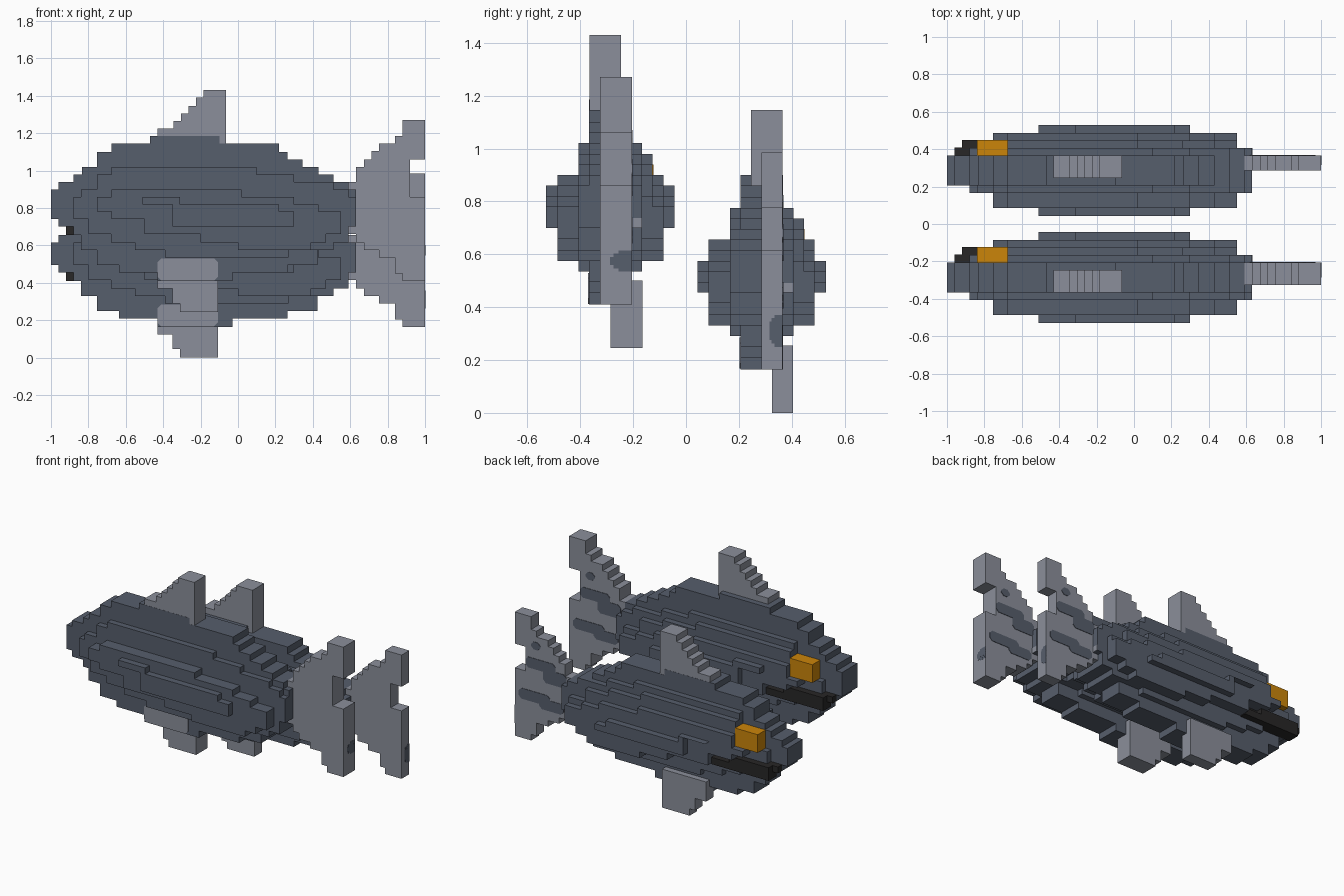
import bpy, bmesh

cube = bpy.data.objects.get("Cube")
if cube:
    bpy.data.objects.remove(cube)


def material(name, rgb):
    m = bpy.data.materials.new(name)
    m.use_nodes = True
    col = (*rgb, 1)
    m.diffuse_color = col
    b = m.node_tree.nodes["Principled BSDF"]
    b.inputs["Base Color"].default_value = col
    b.inputs["Roughness"].default_value = 0.8
    return m


SLATE = material("slate_body", (0.094, 0.112, 0.150))
GREY = material("grey_fin", (0.258, 0.275, 0.325))
ORANGE = material("orange_eye", (0.600, 0.235, 0.003))
BLACK = material("black_mouth", (0.021, 0.020, 0.020))


def extrude(name, pieces, mat):
    """Each piece is (xz outline, y0, y1); all go into one object."""
    bm = bmesh.new()
    for outline, y0, y1 in pieces:
        a = [bm.verts.new((x, y0, z)) for x, z in outline]
        b = [bm.verts.new((x, y1, z)) for x, z in outline]
        bm.faces.new(a)
        bm.faces.new(b[::-1])
        for i in range(len(a)):
            j = (i + 1) % len(a)
            bm.faces.new((a[i], b[i], b[j], a[j]))
    bmesh.ops.recalc_face_normals(bm, faces=bm.faces)
    me = bpy.data.meshes.new(name)
    bm.to_mesh(me)
    bm.free()
    me.materials.append(mat)
    ob = bpy.data.objects.new(name, me)
    bpy.context.collection.objects.link(ob)
    return ob


def stairs(steps, end, dz):
    """Turn (x start, z) steps into a staircase line."""
    pts = []
    for i, (x, z) in enumerate(steps):
        x1 = steps[i + 1][0] if i + 1 < len(steps) else end
        pts += [(x, z + dz), (x1, z + dz)]
    return pts


def stepped(top, bottom, end, dtop, dbot):
    return stairs(top, end, dtop) + stairs(bottom, end, dbot)[::-1]


def rect(x0, x1, z0, z1):
    return [(x0, z0), (x1, z0), (x1, z1), (x0, z1)]


def patch(x0, x1, z0, z1, c=0.02):
    return [(x0 + c, z0), (x1 - c, z0), (x1, z0 + c), (x1, z1 - c),
            (x1 - c, z1), (x0 + c, z1), (x0, z1 - c), (x0, z0 + c)]


# Stepped upper and lower edges of the body layers
CORE_TOP = [(-1, .90), (-.96, .94), (-.88, .98), (-.835, 1.02), (-.755, 1.10),
            (-.675, 1.145), (-.47, 1.185), (-.1, 1.145), (.22, 1.10), (.265, 1.06),
            (.345, 1.02), (.43, .98), (.51, .94), (.59, .90)]
CORE_BOTTOM = [(-1, .74), (-.96, .70), (-.88, .655), (-.84, .575), (-.755, .495),
               (-.635, .455), (-.43, .41), (-.03, .455), (.265, .495), (.425, .575),
               (.51, .615), (.59, .70)]
SECOND_TOP = [(-.675, 1.02), (.1, .98), (.3, .94), (.51, .90), (.59, .86)]
SECOND_BOTTOM = [(-.88, .74), (-.8, .66), (-.68, .615), (-.55, .575), (-.39, .535),
                 (.27, .575), (.51, .615), (.59, .70)]
THIRD_TOP = [(-.675, .90), (.02, .86), (.30, .82), (.43, .78)]
THIRD_BOTTOM = [(-.755, .78), (-.675, .74), (-.5, .66), (-.2, .615), (0, .575),
                (.39, .615), (.47, .66)]
OUTER_TOP = [(-.51, .86), (-.31, .82), (.22, .78)]
OUTER_BOTTOM = [(-.51, .82), (-.35, .70)]

# y range from the mid plane, top, bottom, tail end, lower fish has a taller layer
LAYERS = [
    (-.08, .08, CORE_TOP, CORE_BOTTOM, .63, False),
    (-.12, -.08, [(-.88, .86), (-.84, .90), (-.755, .98)] + SECOND_TOP,
     SECOND_BOTTOM, .63, True),
    (.08, .12, [(-.88, .82)] + SECOND_TOP, SECOND_BOTTOM, .63, True),
    (-.20, -.12, [(-.755, .86)] + THIRD_TOP, THIRD_BOTTOM, .55, True),
    (.12, .16, [(-.755, .82), (-.675, .98), (.02, .94), (.26, .90), (.43, .82)],
     THIRD_BOTTOM, .55, True),
    (.16, .20, [(-.755, .82)] + THIRD_TOP, THIRD_BOTTOM, .55, True),
    (-.243, -.20, OUTER_TOP, OUTER_BOTTOM, .30, False),
    (.20, .243, OUTER_TOP, OUTER_BOTTOM, .30, False),
]
DORSAL = [(-.43, 1.225), (-.345, 1.265), (-.305, 1.305), (-.265, 1.345),
          (-.225, 1.39), (-.185, 1.43)]
PELVIC = [(-.43, .37), (-.35, .29), (-.31, .245)]
TAIL_TOP = [(.59, .94), (.63, 1.02), (.675, 1.06), (.715, 1.105),
            (.755, 1.145), (.84, 1.185), (.88, 1.27)]
TAIL_BOTTOM = [(.59, .66), (.63, .615), (.675, .575), (.755, .535),
               (.84, .45), (.88, .41)]
TAIL_SPOTS = [(.81, .88, 1.02, 1.07), (.70, .92, .89, .96),
              (.62, .79, .82, .91), (.74, .97, .67, .74), (.64, .82, .64, .71)]


def fish(tag, cy, dtop, dbot, tail_y, fin_y, dorsal_y, edge_low):
    # Stepped body
    pieces = []
    for y0, y1, top, bottom, end, tall in LAYERS:
        outline = stepped(top, bottom, end, dbot if tall else dtop, dbot)
        pieces.append((outline, cy + y0, cy + y1))
    extrude(tag + "_body", pieces, SLATE)

    # Dorsal fin, with its root sunk in the back
    extrude(tag + "_dorsal_fin",
            [(stepped(DORSAL, [(-.43, 1.12)], -.065, dtop, dtop), *dorsal_y)], GREY)

    # Belly fin and the pale area beside its root
    extrude(tag + "_belly_fin",
            [(stepped([(-.43, .50)], PELVIC, -.108, dbot, dbot), *fin_y)], GREY)
    extrude(tag + "_belly_patch",
            [(patch(-.43, -.108, .412 + dbot, .53 + dbot), cy - .084, cy - .079)], GREY)

    # Forked tail, and the pale square beside its root
    extrude(tag + "_tail_fin", [
        (stepped(TAIL_TOP, TAIL_BOTTOM, .92, dtop, dbot), *tail_y),
        (rect(.92, 1, .41 + dbot, .86 + dbot), *tail_y),
        (rect(.92, 1, 1.06 + dtop, 1.27 + dtop), *tail_y)], GREY)
    extrude(tag + "_tail_root_patch",
            [(rect(.627, .633, .70 + dbot, .737 + dbot), cy + .08, cy + .12)], GREY)

    # Dark spots on one side and the rear edge of the tail
    spots = [(patch(x0, x1, z0 + dbot, z1 + dbot), tail_y[1] - .001, tail_y[1] + .003)
             for x0, x1, z0, z1 in TAIL_SPOTS]
    for inset, width in ((0, .05), (.012, .07), (.025, .082)):
        spots.append((rect(.999, 1.001 + inset * .02, edge_low + inset, .615 + dbot - inset),
                      tail_y[1] - width * (1 if edge_low > .4 else .6), tail_y[1]))
    extrude(tag + "_tail_spots", spots, SLATE)

    # Eye on one flank only
    extrude(tag + "_eye",
            [(rect(-.84, -.675, .82 + dbot, .94 + dbot), cy + .08, cy + .163)], ORANGE)

    # Mouth on the same flank, set back in steps
    extrude(tag + "_mouth", [
        (rect(-.96, -.50, .70 + dbot, .742 + dbot), cy + .08, cy + .122),
        (rect(-.92, -.63, .70 + dbot, .742 + dbot), cy + .122, cy + .163),
        (rect(-.92, -.50, .655 + dbot, .70 + dbot), cy + .08, cy + .163)], BLACK)


fish("upper_fish", -.286, 0, 0, (-.325, -.205), (-.285, -.165), (-.365, -.245), .535)
fish("lower_fish", .286, -.285, -.245, (.285, .365), (.325, .405), (.245, .365), .25)
